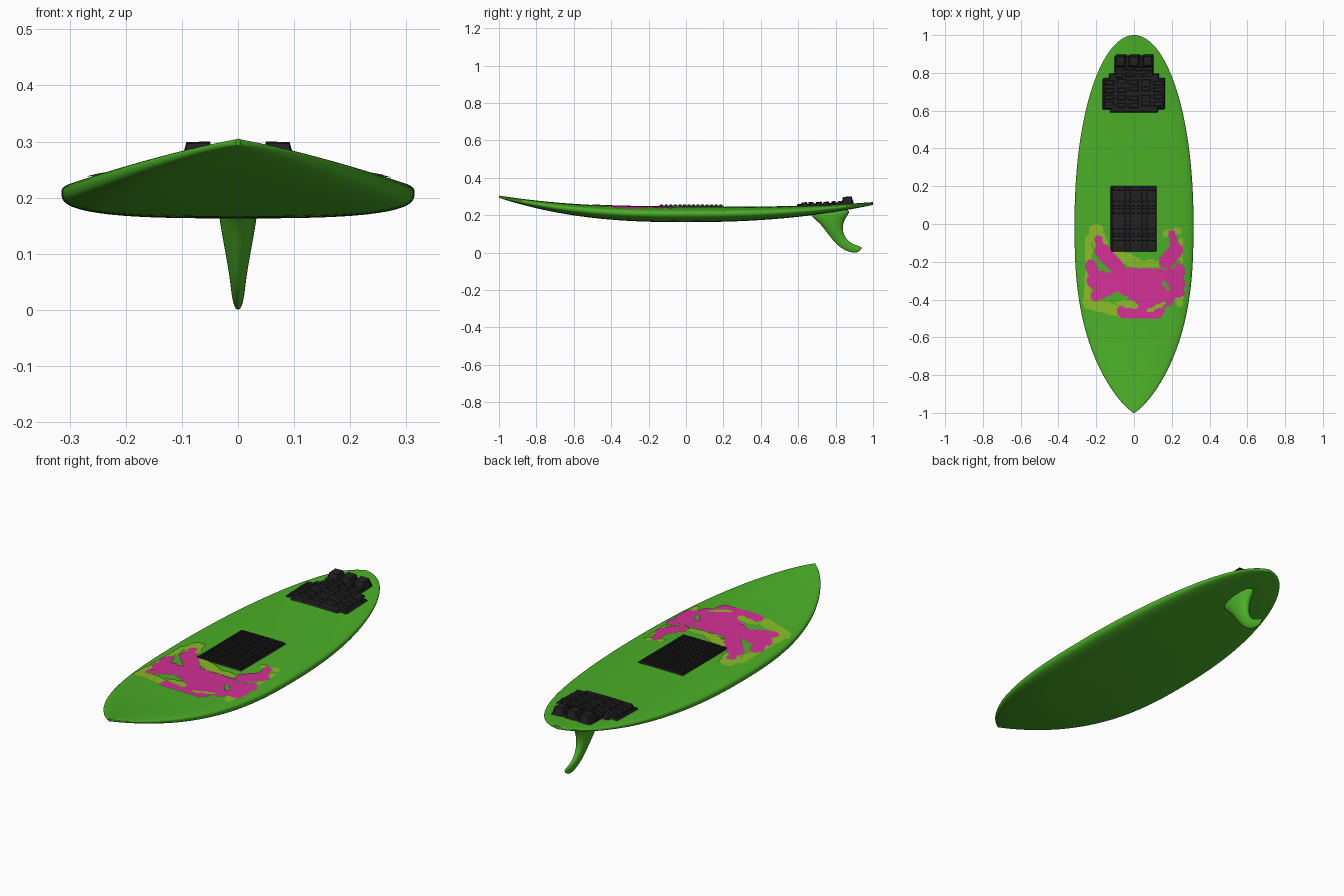
import bpy
import bmesh
import math
import random
from mathutils import Vector

random.seed(4)
default_cube = bpy.data.objects.get("Cube")
if default_cube:
    bpy.data.objects.remove(default_cube, do_unlink=True)


def make_material(name, red, green, blue):
    material = bpy.data.materials.new(name)
    material.use_nodes = True
    colour = (red, green, blue, 1)
    material.diffuse_color = colour
    shader = material.node_tree.nodes["Principled BSDF"]
    shader.inputs["Base Color"].default_value = colour
    shader.inputs["Roughness"].default_value = 0.5
    return material


board_green = make_material("board green", 0.07, 0.43, 0.02)
paint_lime = make_material("paint lime", 0.25, 0.5, 0.02)
paint_magenta = make_material("paint magenta", 0.65, 0.03, 0.3)
rubber_black = make_material("rubber black", 0.016, 0.016, 0.016)


def finish(name, bm, materials, angle=40, recalc=True):
    if recalc:
        bmesh.ops.recalc_face_normals(bm, faces=bm.faces)
    mesh = bpy.data.meshes.new(name)
    bm.to_mesh(mesh)
    bm.free()
    for material in materials:
        mesh.materials.append(material)
    obj = bpy.data.objects.new(name, mesh)
    bpy.context.collection.objects.link(obj)
    bpy.ops.object.select_all(action="DESELECT")
    obj.select_set(True)
    bpy.context.view_layer.objects.active = obj
    bpy.ops.object.shade_smooth_by_angle(angle=math.radians(angle))
    return obj


def loft(bm, rings):
    rows = [[bm.verts.new(point) for point in ring] for ring in rings]
    for low, high in zip(rows, rows[1:]):
        for i in range(len(low)):
            j = (i + 1) % len(low)
            bm.faces.new((low[i], low[j], high[j], high[i]))
    bm.faces.new(rows[0][::-1])
    bm.faces.new(rows[-1])


# Board shape: plan outline, rocker and domed cross-section
TOP_POWER, BOTTOM_POWER = 2.5, 3.0


def half_width(y):
    s = min(abs(y), 1)
    shape = (1 - s ** 2.1) ** 0.5 if y > 0 else (1 - s ** 2.6) ** 0.8
    return max(0.315 * shape, 0.004)


def heights(y):
    s = abs(y)
    if y > 0:
        top, bottom = 0.245 + 0.025 * s ** 3, 0.163 + 0.092 * s ** 2.3
    else:
        top, bottom = 0.245 + 0.06 * s ** 2.6, 0.163 + 0.13 * s ** 2.5
    return top, bottom + 0.57 * (top - bottom), bottom


def deck_z(x, y):
    top, rail, bottom = heights(y)
    u = min(abs(x) / half_width(y), 1)
    return rail + (top - rail) * (1 - u ** TOP_POWER) ** (1 / TOP_POWER)


def board_ring(y, count=56):
    top, rail, bottom = heights(y)
    ring = []
    for i in range(count):
        angle = math.tau * i / count
        c, s = math.cos(angle), math.sin(angle)
        upper = s >= 0
        power = 2 / (TOP_POWER if upper else BOTTOM_POWER)
        x = math.copysign(abs(c) ** power, c) * half_width(y)
        reach = (top if upper else bottom) - rail
        ring.append((x, y, rail + reach * abs(s) ** power))
    return ring


bm = bmesh.new()
loft(bm, [board_ring(-math.cos(math.pi * i / 80)) for i in range(81)])
finish("board", bm, [board_green], 60)

# Swept fin: leading y, z, trailing y, z, half thickness
fin_rows = [
    (0.63, 0.215, 0.91, 0.245, 0.042), (0.70, 0.17, 0.85, 0.185, 0.037),
    (0.735, 0.13, 0.837, 0.13, 0.029), (0.765, 0.09, 0.847, 0.09, 0.021),
    (0.80, 0.047, 0.87, 0.06, 0.015), (0.84, 0.015, 0.903, 0.042, 0.012),
    (0.885, -0.002, 0.935, 0.034, 0.009), (0.92, 0, 0.944, 0.025, 0.006),
]
rings = []
for lead_y, lead_z, trail_y, trail_z, thick in fin_rows:
    lead, trail = Vector((0, lead_y, lead_z)), Vector((0, trail_y, trail_z))
    ring = []
    for i in range(12):
        angle = math.tau * i / 12
        point = lead.lerp(trail, 0.5 - 0.5 * math.cos(angle))
        point.x = thick * math.sin(angle)
        ring.append(point)
    rings.append(ring)
bm = bmesh.new()
loft(bm, rings)
fin = finish("fin", bm, [board_green], 80)
fin.modifiers.new("smooth", "SUBSURF").levels = 2
fin.modifiers["smooth"].render_levels = 2


# Rubber block with sloping sides that follows the deck
def add_block(bm, x0, x1, y0, y1, height, bevel, segments=3):
    verts = bmesh.ops.create_grid(bm, x_segments=segments, y_segments=segments, size=1)["verts"]
    inner = max(abs(v.co.x) for v in verts if abs(v.co.x) < 0.999)
    for v in verts:
        edge = max(abs(v.co.x), abs(v.co.y)) > 0.999

        def place(t, low, high):
            half = (high - low) / 2
            if abs(t) < 0.999:
                t = t / inner * (1 - bevel / half)
            elif not edge:
                t = math.copysign(1 - bevel / half, t)
            return (low + high) / 2 + t * half

        x, y = place(v.co.x, x0, x1), place(v.co.y, y0, y1)
        v.co = (x, y, deck_z(x, y) + (-0.004 if edge else height))


def add_tiles(bm, x0, x1, y0, y1, columns, rows, height, gap, bevel, jitter=0):
    dx, dy = (x1 - x0) / columns, (y1 - y0) / rows
    for i in range(columns):
        for j in range(rows):
            x, y = x0 + i * dx, y0 + j * dy
            shift = random.uniform(-jitter, jitter)
            add_block(bm, x + gap, x + dx - gap, y + gap + shift, y + dy - gap + shift,
                      height + abs(shift) / 3, bevel)


# Middle grip pad
bm = bmesh.new()
add_block(bm, -0.125, 0.12, -0.147, 0.203, 0.007, 0.004, 12)
add_tiles(bm, -0.12, 0.115, -0.142, 0.198, 9, 14, 0.012, 0.002, 0.003)
finish("middle_pad", bm, [rubber_black], 30, False)

# Tail grip pad with a raised kick made of three blocks
bm = bmesh.new()
add_block(bm, -0.168, 0.166, 0.605, 0.775, 0.009, 0.008, 14)
add_block(bm, -0.13, 0.13, 0.588, 0.66, 0.009, 0.008, 10)
add_block(bm, -0.135, 0.135, 0.74, 0.80, 0.009, 0.008, 10)
add_block(bm, -0.105, 0.105, 0.77, 0.895, 0.009, 0.008, 10)
add_tiles(bm, -0.162, 0.16, 0.612, 0.77, 5, 4, 0.016, 0.004, 0.006, 0.006)
add_tiles(bm, -0.105, 0.105, 0.772, 0.835, 4, 2, 0.017, 0.003, 0.005, 0.003)
for x in (-0.071, 0, 0.071):
    add_block(bm, x - 0.033, x + 0.033, 0.828, 0.898, 0.038, 0.012, 5)
finish("tail_pad", bm, [rubber_black], 35, False)

# Painted nose pattern: brush strokes in hundredths (start, end, radius)
LIME, MAGENTA, BARE = 0, 1, 2
strokes = [
    (LIME, [(-20, -4, -18, -10, 4), (-24, -8, -24, -28, 2), (-24, -28, -25, -43, 2),
            (-24, -42, -8, -46, 3), (-10, -16, 0, -20, 3), (0, -21, 12, -21, 2),
            (17, -5, 23, -4, 2), (25, -8, 25, -20, 1), (25, -24, 24, -42, 2)]),
    (MAGENTA, [(-19, -8, -17, -14, 2), (-17, -14, -8, -24, 4), (-23, -22, -20, -30, 3),
               (-20, -30, -8, -31, 5), (-20, -38, -10, -33, 3), (-5, -30, 20, -31, 7),
               (0, -40, 16, -38, 6), (-5, -46, 12, -46, 4), (17, -20, 22, -14, 4),
               (22, -14, 20, -5, 2), (24, -24, 24, -36, 3)]),
    (LIME, [(-8, -41, 0, -43, 2), (8, -46, 16, -42, 1)]),
    (BARE, [(16, -31, 18, -34, 1), (-10, -40, -4, -39, 1)]),
]


def paint_at(x, y):
    colour = BARE
    point = Vector((x, y)) * 100
    for paint, group in strokes:
        for ax, ay, bx, by, radius in group:
            start, line = Vector((ax, ay)), Vector((bx - ax, by - ay))
            t = max(0, min(1, (point - start).dot(line) / line.length_squared))
            if (point - start - line * t).length < radius + 0.25 * math.sin(point.x + point.y):
                colour = paint
    return colour


bm = bmesh.new()
bmesh.ops.create_grid(bm, x_segments=80, y_segments=78, size=1)
for v in bm.verts:
    v.co = (v.co.x * 0.28, v.co.y * 0.27 - 0.25, 0)
bare_faces = []
for face in bm.faces:
    centre = face.calc_center_median()
    paint = paint_at(centre.x, centre.y)
    if paint == BARE:
        bare_faces.append(face)
    else:
        face.material_index = paint
bmesh.ops.delete(bm, geom=bare_faces, context="FACES")
for v in bm.verts:
    v.co.z = deck_z(v.co.x, v.co.y) + 0.003
finish("nose_paint", bm, [paint_lime, paint_magenta], 60, False)
